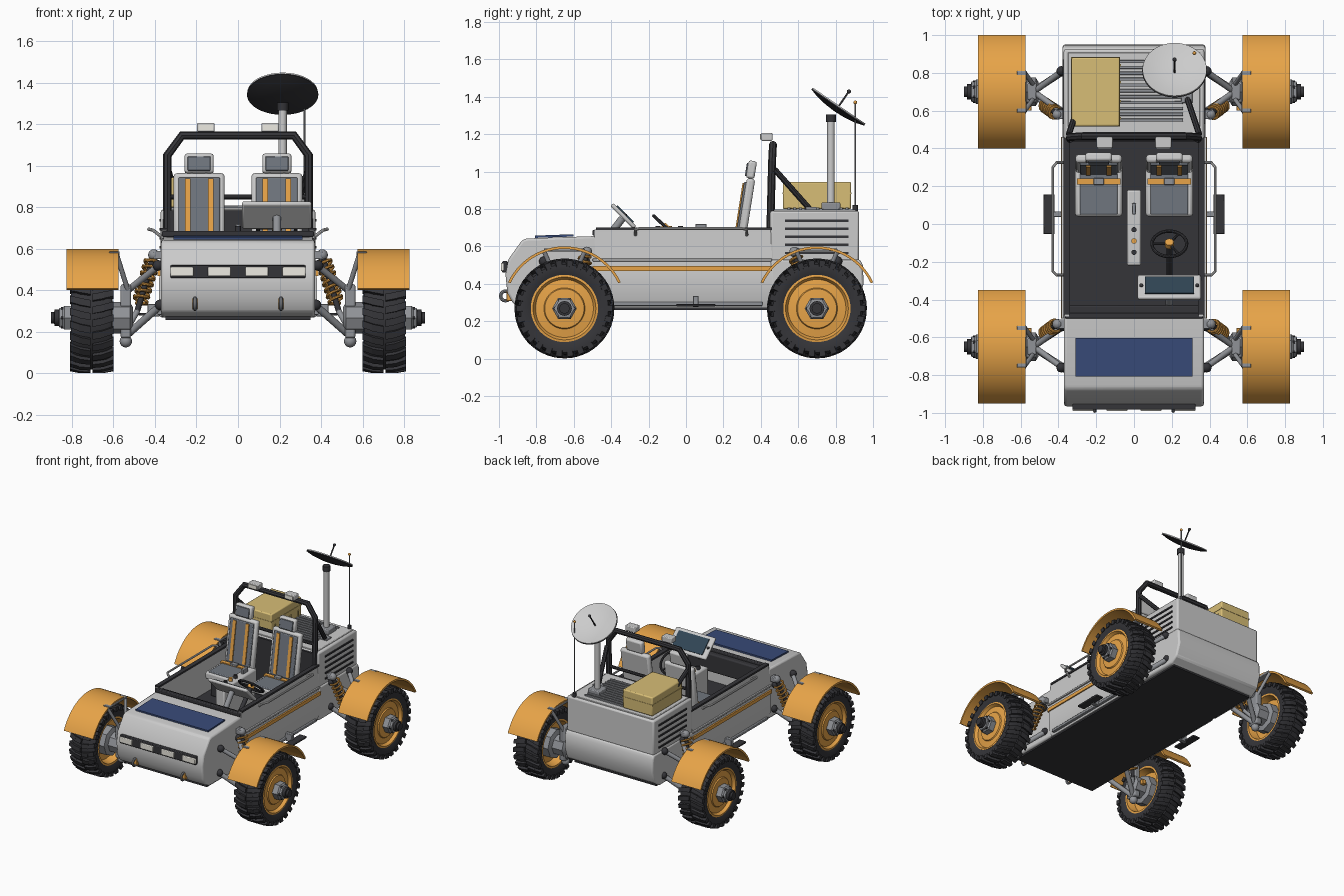
import bpy, bmesh
from math import sin, cos, pi, radians
from mathutils import Vector, Matrix, Euler

if "Cube" in bpy.data.objects:
    bpy.data.objects.remove(bpy.data.objects["Cube"])

def material(name, c):
    m = bpy.data.materials.new(name)
    m.diffuse_color = (*c, 1)
    m.use_nodes = True
    m.node_tree.nodes["Principled BSDF"].inputs["Base Color"].default_value = m.diffuse_color
    return m
ORANGE = material("orange", (0.80, 0.37, 0.065))
DARK = material("dark", (0.035, 0.035, 0.04))
STEEL = material("steel", (0.28, 0.29, 0.31))
FABRIC = material("fabric", (0.16, 0.18, 0.21))
GOLD = material("gold", (0.68, 0.51, 0.18))
NAVY = material("navy", (0.04, 0.07, 0.19))
SCREEN = material("screen", (0.03, 0.06, 0.09))
LAMP = material("lamp", (0.85, 0.83, 0.76))

def make(name, verts, faces, mat=None, bevel=0):
    me = bpy.data.meshes.new(name)
    me.from_pydata([tuple(v) for v in verts], [], faces)
    bm = bmesh.new(); bm.from_mesh(me)
    bmesh.ops.recalc_face_normals(bm, faces=bm.faces)
    bm.to_mesh(me); bm.free()
    o = bpy.data.objects.new(name, me)
    bpy.context.collection.objects.link(o)
    if mat: me.materials.append(mat)
    if bevel:
        b = o.modifiers.new("bevel", 'BEVEL')
        b.width, b.segments, b.limit_method = bevel, 2, 'ANGLE'
    return o

CUBE = [(0, 1, 3, 2), (4, 6, 7, 5), (0, 4, 5, 1), (2, 3, 7, 6), (0, 2, 6, 4), (1, 5, 7, 3)]
def box(name, c, s, mat=None, bevel=0, tilt=0):
    m = Matrix.Translation(c) @ Matrix.Rotation(radians(tilt), 4, 'X')
    v = [m @ Vector((i*s[0]/2, j*s[1]/2, k*s[2]/2)) for i in (-1, 1) for j in (-1, 1) for k in (-1, 1)]
    return make(name, v, CUBE, mat, bevel)

def extrude(name, pts, axis, a, b, mat=None, bevel=0):
    n = len(pts)
    v = [(t, p, q) if axis == 'x' else (p, t, q) for t in (a, b) for p, q in pts]
    f = [(i, (i+1) % n, n+(i+1) % n, n+i) for i in range(n)] + [tuple(range(n)), tuple(range(n, 2*n))]
    return make(name, v, f, mat, bevel)

def lathe(name, prof, origin, axis, n=32, mat=None, closed=False):
    q = Vector(axis).to_track_quat('Z', 'Y'); o = Vector(origin); k = len(prof)
    v = [o + q @ Vector((r*cos(2*pi*i/n), r*sin(2*pi*i/n), h)) for r, h in prof for i in range(n)]
    f = [(j*n+i, j*n+(i+1) % n, (j+1) % k*n+(i+1) % n, (j+1) % k*n+i)
         for j in range(k if closed else k-1) for i in range(n)]
    if not closed: f += [tuple(range(n)), tuple(range((k-1)*n, k*n))]
    return make(name, v, f, mat)

def rod(name, a, b, r, mat=None, n=12):
    d = Vector(b) - Vector(a)
    return lathe(name, [(r, 0), (r, d.length)], a, d, n, mat)

def tube(name, pts, r, mat=None, cyclic=False):
    cu = bpy.data.curves.new(name, 'CURVE')
    cu.dimensions, cu.bevel_depth, cu.bevel_resolution, cu.use_fill_caps = '3D', r, 2, True
    sp = cu.splines.new('POLY'); sp.points.add(len(pts)-1); sp.use_cyclic_u = cyclic
    for p, c in zip(sp.points, pts): p.co = (*c, 1)
    if mat: cu.materials.append(mat)
    o = bpy.data.objects.new(name, cu)
    bpy.context.collection.objects.link(o)
    return o

def ball(name, c, r, mat=None):
    return lathe(name, [(r*sin(pi*i/8)+1e-4, -r*cos(pi*i/8)) for i in range(9)], c, (0, 0, 1), 12, mat)

# Body: nose, open cockpit tub, tail
extrude("nose", [(-.48, .27), (-.87, .27), (-.925, .295), (-.955, .35), (-.965, .45), (-.95, .53),
                 (-.875, .635), (-.85, .642), (-.48, .655)], 'x', -.37, .37, None, .012)
side = [(.36, .27), (.38, .32), (.38, .45), (.372, .53), (.367, .69), (.345, .69), (.34, .42)]
extrude("cockpit_tub", side + [(-x, z) for x, z in reversed(side)], 'y', -.49, .46)
extrude("tail_lower", [(.45, .27), (.86, .27), (.92, .31), (.95, .40), (.945, .5), (.93, .53), (.45, .53)],
        'x', -.378, .378, None, .012)
box("tail_box", (0, .688, .655), (.744, .476, .27), None, .012)
box("tail_lid", (0, .688, .792), (.70, .44, .012), None, .004)
box("floor", (0, -.015, .425), (.69, .93, .02), DARK)
box("bulkhead", (0, .452, .60), (.69, .03, .37), DARK)
box("belly_plate", (0, -.01, .266), (.70, 1.74, .015), DARK)
box("dashboard", (0, -.46, .60), (.70, .06, .14), DARK, .01)
box("cowl_edge", (0, -.485, .672), (.73, .03, .03), DARK, .006)
for s in (-1, 1):
    box("cockpit_rim", (s*.357, -.01, .694), (.034, .94, .014), DARK)
    box("side_stripe", (s*.38, -.02, .482), (.014, .96, .026), ORANGE)
    box("side_ledge", (s*.378, -.02, .527), (.014, .96, .014), None, .003)
    box("sill", (s*.375, -.02, .292), (.025, .86, .02), STEEL, .004)
    for k in range(5):
        box("side_louver", (s*.373, .70, .565+k*.043), (.012, .34, .012), DARK)
    # Steps and hand rails
    box("step", (s*.45, .052, .285), (.06, .21, .014), DARK, .004)
    box("step_bracket", (s*.405, .052, .305), (.06, .03, .06), STEEL, .004)
    tube("hand_rail", [(s*.37, -.27, .66), (s*.41, -.27, .69), (s*.43, -.25, .695), (s*.43, .30, .695),
                       (s*.41, .325, .69), (s*.37, .325, .66)], .008)
    # Roll bar braces, roof lamps and tow eyes
    tube("roll_bar_brace", [(s*.345, .475, 1.01), (s*.28, .67, .79)], .016, DARK)
    box("brace_foot", (s*.28, .67, .80), (.06, .06, .02), STEEL, .004)
    box("roof_lamp", (s*.155, .432, 1.185), (.085, .06, .042), None, .006)
    box("roof_lamp_glass", (s*.155, .40, 1.185), (.07, .008, .03), LAMP)
    tube("tow_eye", [(s*.207, -.965+.026*cos(a*pi/8), .335+.026*sin(a*pi/8)) for a in range(16)], .009, STEEL, True)
    box("tow_mount", (s*.207, -.945, .335), (.026, .03, .055), ORANGE, .004)

# Nose fittings
box("hood_panel", (0, -.705, .655), (.62, .205, .012), NAVY, 0, 2)
box("light_bar", (0, -.968, .49), (.65, .03, .062), DARK, .005)
for x in (-.27, -.09, .09, .27):
    box("headlight", (x, -.98, .49), (.11, .02, .044), LAMP, .005)

# Roll bar
tube("roll_bar", [(-.34, .45, .66), (-.34, .46, 1.05), (-.27, .465, 1.145), (.27, .465, 1.145),
                  (.34, .46, 1.05), (.34, .45, .66)], .021, DARK)
tube("roll_bar_cross", [(-.34, .455, .85), (.34, .455, .85)], .012, DARK)

# Seats
for x in (-.187, .187):
    box("seat_base", (x, .18, .50), (.20, .22, .14), DARK, .01)
    box("seat_cushion", (x, .18, .595), (.25, .28, .06), None, .015)
    box("cushion_pad", (x, .16, .622), (.20, .22, .02), FABRIC, .006)
    box("seat_back", (x, .32, .785), (.245, .045, .36), None, .015, -9)
    box("back_pad", (x, .296, .785), (.20, .02, .32), FABRIC, .006, -9)
    box("headrest", (x, .35, 1.01), (.14, .045, .095), None, .012, -9)
    box("headrest_pad", (x, .326, 1.01), (.11, .012, .07), FABRIC, .004, -9)
    for s in (-1, 1):
        box("shoulder_belt", (x+s*.055, .285, .79), (.026, .012, .30), ORANGE, 0, -9)
        rod("headrest_post", (x+s*.035, .338, .93), (x+s*.035, .345, .98), .008, STEEL)
    box("lap_belt", (x, .225, .634), (.23, .03, .012), ORANGE)
    box("buckle", (x, .225, .642), (.055, .035, .014), STEEL, .003)

# Console, steering wheel and display
box("console", (0, -.02, .56), (.075, .40, .25), None, .01)
for y, m in ((-.03, DARK), (-.09, ORANGE), (-.15, DARK)):
    rod("console_knob", (0, y, .68), (0, y, .71), .014, m)
box("console_lever", (0, .08, .70), (.02, .06, .04), STEEL, .004)
hub, ax = Vector((.187, -.105, .70)), Vector((0, .68, .73)).normalized()
q = ax.to_track_quat('Z', 'Y')
rim = [hub + q @ Vector((.092*cos(2*pi*i/32), .092*sin(2*pi*i/32), 0)) for i in range(32)]
tube("steering_wheel", rim, .009, DARK, True)
for i in (0, 11, 21): tube("wheel_spoke", [hub, rim[i]], .007, DARK)
rod("wheel_boss", hub-ax*.015, hub+ax*.015, .024, ORANGE)
rod("steering_column", hub, hub-ax*.30, .016, DARK)
box("display", (.187, -.335, .762), (.335, .175, .024), None, .01, -45)
box("display_screen", (.187, -.326, .771), (.26, .125, .012), SCREEN, 0, -45)
for s in (-1, 1): rod("display_button", (.187+s*.148, -.33, .765), (.187+s*.148, -.322, .776), .01, DARK)
rod("display_post", (.187, -.44, .62), (.187, -.34, .75), .02, STEEL)

# Cargo case and rear deck
box("cargo_case", (-.203, .70, .872), (.255, .365, .145), GOLD, .008)
box("case_lid_seam", (-.203, .70, .885), (.26, .37, .008), GOLD)
for y in (.56, .65, .75, .84): box("case_rib", (-.074, y, .83), (.008, .012, .05), GOLD)
for k in range(11): box("deck_slat", (.09, .55+k*.031, .802), (.34, .017, .014), STEEL, .003)

# Dish mast and whip antenna
c, nrm = Vector((.215, .80, 1.325)), Vector((0, .566, .825))
box("mast_base", (.215, .775, .815), (.10, .10, .04), STEEL, .006)
rod("mast", (.215, .775, .80), (.215, .775, 1.30), .02, None, 20)
rod("mast_collar", (.215, .775, 1.265), (.215, .775, 1.305), .027, DARK)
bowl = [(.004, 0), (.06, .003), (.12, .012), (.17, .027)]
lathe("dish", bowl + [(.17, .03)] + [(r, h+.006) for r, h in reversed(bowl)], c, nrm, 40)
lathe("dish_back", bowl + [(r+.002, h-.006) for r, h in reversed(bowl)], c, nrm, 40, DARK)
rod("dish_feed", c, c+nrm*.12, .005, DARK)
ball("feed_tip", c+nrm*.125, .011, DARK)
rod("antenna", (.32, .905, .79), (.32, .905, 1.37), .004, STEEL, 8)
rod("antenna_base", (.32, .905, .79), (.32, .905, .82), .014, DARK)
ball("antenna_tip", (.32, .905, 1.37), .01, ORANGE)

# Wheels, fenders and suspension at each corner; d points to the middle of the vehicle
Z = .268
for s in (-1, 1):
    for yc, d in ((-.65, 1), (.70, -1)):
        P = lambda x, y, z: Vector((s*x, yc+d*y, z))
        w, out = P(.705, 0, Z), (s, 0, 0)
        lathe("tyre", [(.172, -.085), (.205, -.10), (.235, -.098), (.247, -.075), (.25, 0), (.247, .075),
                       (.235, .098), (.205, .10), (.172, .085)], w, out, 48, DARK, True)
        v, f = [], []
        for i in range(26):
            for t in (-1, 1):
                for x0, x1, a0, a1 in ((.005, .06, -.04, .0), (.055, .105, .0, .06)):
                    base = len(v)
                    for x, a in ((x0, a0), (x1, a1)):
                        for wd in (-.065, .065):
                            for r in (.225, .267 if x < .1 else .258):
                                g = 2*pi*(i+t*.25)/26 + a + wd
                                v.append(w + Vector((t*x, r*sin(g), r*cos(g))))
                    f += [tuple(base+k for k in q4) for q4 in CUBE]
        make("tyre_tread", v, f, DARK)
        lathe("rim", [(.05, -.03), (.15, -.03), (.165, -.088), (.18, -.088), (.18, .09), (.168, .092), (.155, .07),
                      (.11, .076), (.105, .084), (.05, .088)], w, out, 48, ORANGE)
        lathe("hub", [(.066, .07), (.066, .13), (.055, .14), (.055, .155), (.035, .16)], w, out, 6, STEEL)
        lathe("hub_cap", [(.04, .155), (.04, .178), (.028, .18), (.028, .195)], w, out, 12, DARK)
        for k in range(6):
            b = w + Vector((0, .05*cos(k*pi/3), .05*sin(k*pi/3)))
            rod("hub_bolt", b+Vector((s*.12, 0, 0)), b+Vector((s*.148, 0, 0)), .009, DARK, 6)
        arc = [radians(25+130*i/24) for i in range(25)]
        extrude("fender", [(yc+r*cos(a), Z+r*sin(a)) for r, aa in ((.332, arc), (.318, arc[::-1])) for a in aa],
                'x', s*.575, s*.825, ORANGE)
        # Drive motor and upright
        lathe("drive_motor", [(.05, -.20), (.075, -.185), (.075, -.10), (.11, -.09), (.11, -.03)], w, out, 8, STEEL)
        box("upright", P(.54, 0, .30), (.05, .09, .26), STEEL, .01)
        box("motor_plug", P(.56, .085, .27), (.035, .03, .035), ORANGE, .004)
        ball("lower_joint", P(.54, 0, .155), .03, STEEL)
        # Control arms
        for y in (-.11, .11):
            rod("upper_arm", P(.38, y, .52), P(.53, 0, .40), .016, STEEL)
            rod("lower_arm", P(.37, y, .33), P(.54, 0, .18), .018, STEEL)
            ball("arm_pivot", P(.385, y, .52), .026, DARK)
            ball("arm_pivot", P(.375, y, .33), .026, DARK)
            rod("fender_stay", P(.53, y*.3, .40), P(.585, y, .575), .012, STEEL)
        box("fender_bracket", P(.595, 0, .58), (.05, .22, .016), STEEL, .004)
        # Damper and coil spring
        a, b = P(.405, .12, .57), P(.485, .06, .30)
        rod("damper", a, b, .014, DARK)
        ball("damper_mount", a, .028, STEEL)
        box("damper_bracket", P(.385, .12, .57), (.05, .05, .04), STEEL, .005)
        rod("damper_link", b, P(.53, 0, .22), .014, STEEL)
        q = (b-a).to_track_quat('Z', 'Y')
        tube("coil_spring", [a + q @ Vector((.034*cos(t*pi/6), .034*sin(t*pi/6), .03+.215*t/84)) for t in range(85)],
             .0075, ORANGE)

# Curves to meshes, then smooth by angle
bpy.ops.object.select_all(action='SELECT')
bpy.context.view_layer.objects.active = bpy.context.selected_objects[0]
for o in bpy.context.selected_objects: o.select_set(o.type == 'CURVE')
bpy.context.view_layer.objects.active = bpy.context.selected_objects[0]
bpy.ops.object.convert(target='MESH')
bpy.ops.object.select_all(action='SELECT')
bpy.ops.object.shade_smooth_by_angle(angle=radians(32))
